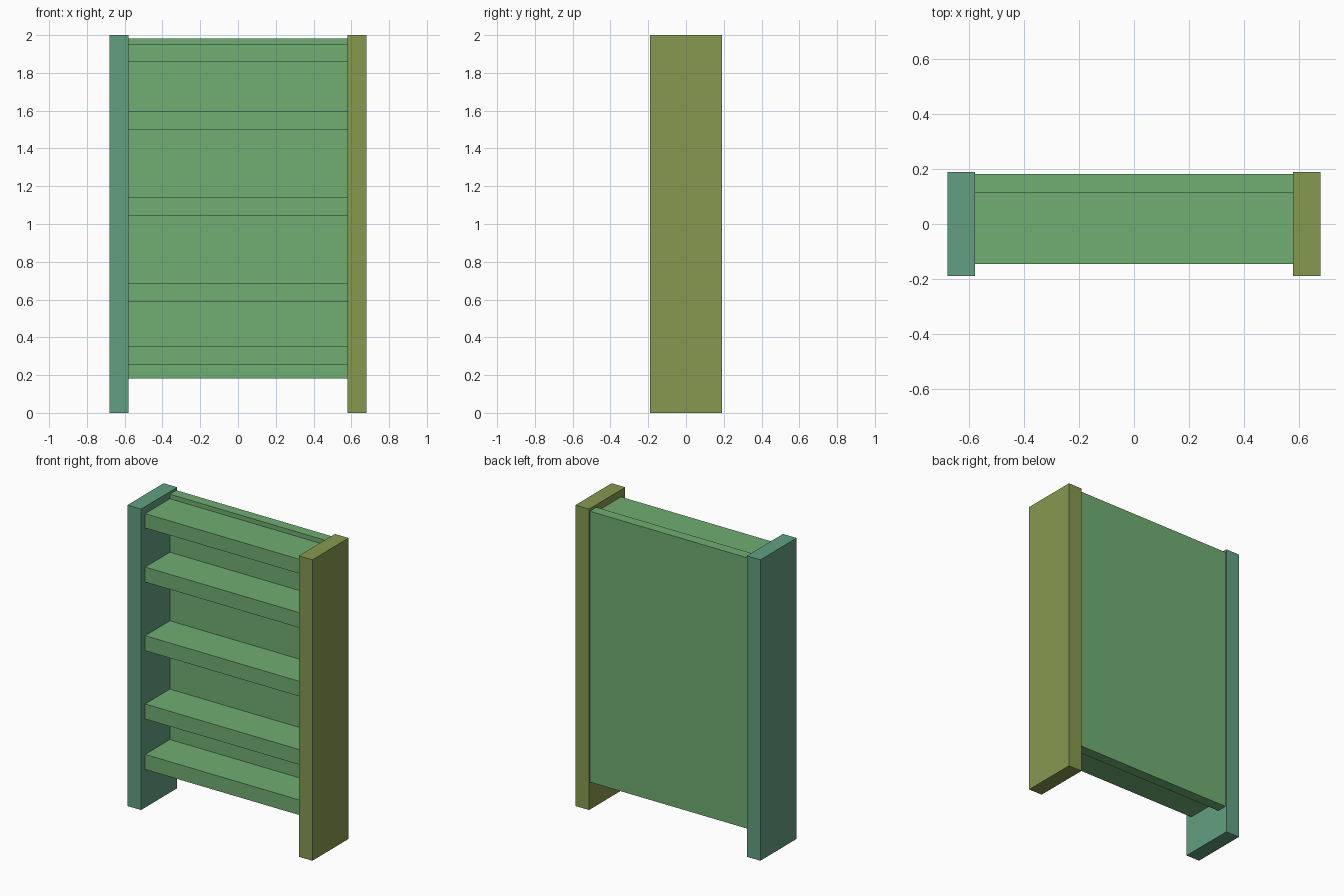
import bpy

if "Cube" in bpy.data.objects:
    bpy.data.objects.remove(bpy.data.objects["Cube"])


def material(name, rgb):
    mat = bpy.data.materials.new(name)
    mat.diffuse_color = (*rgb, 1)
    mat.use_nodes = True
    mat.node_tree.nodes["Principled BSDF"].inputs["Base Color"].default_value = mat.diffuse_color
    return mat


def box(name, x, y, z, mat):
    """Box spanning the given (min, max) ranges."""
    spans = (x, y, z)
    bpy.ops.mesh.primitive_cube_add(size=1, location=[(a + b) / 2 for a, b in spans])
    obj = bpy.context.object
    obj.name = name
    obj.scale = [b - a for a, b in spans]
    bpy.ops.object.transform_apply(location=False, rotation=False, scale=True)
    obj.data.materials.append(mat)
    return obj


green = material("green", (0.16, 0.42, 0.17))
teal = material("teal_green", (0.12, 0.35, 0.22))
olive = material("olive", (0.24, 0.32, 0.08))

# Upright side panels
box("left_side", (-0.68, -0.58), (-0.19, 0.19), (0, 2), teal)
box("right_side", (0.58, 0.68), (-0.19, 0.19), (0, 2), olive)

# Back panel, raised off the floor
box("back_panel", (-0.58, 0.58), (0.113, 0.182), (0.183, 1.983), green)

# Shelves, with the slightly thinner top board last
shelves = [(0.253, 0.353), (0.588, 0.688), (1.042, 1.142), (1.498, 1.598), (1.858, 1.953)]
for i, z in enumerate(shelves, 1):
    box(f"shelf_{i}", (-0.58, 0.58), (-0.146, 0.113), z, green)
